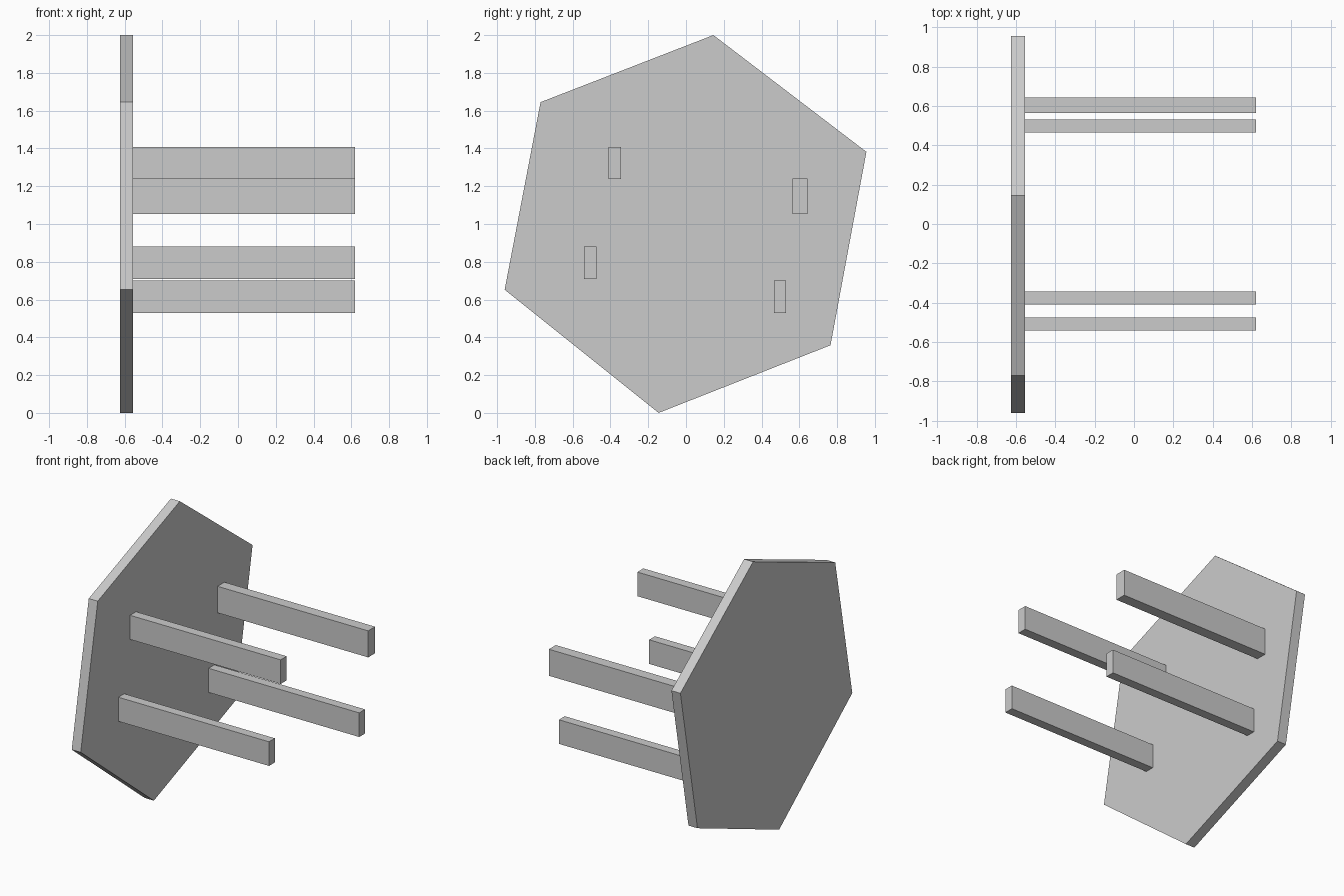
import bpy
import bmesh

cube = bpy.data.objects.get("Cube")
if cube:
    bpy.data.objects.remove(cube, do_unlink=True)

# Single plain grey finish
grey = bpy.data.materials.new("plain_grey")
grey.use_nodes = True
colour = (0.6, 0.6, 0.6, 1)
grey.diffuse_color = colour
grey.node_tree.nodes["Principled BSDF"].inputs["Base Color"].default_value = colour


def extrude_profile(name, profile, x0, x1):
    """Flat-sided prism: a (y, z) outline extruded along x."""
    bm = bmesh.new()
    face = bm.faces.new([bm.verts.new((x0, y, z)) for y, z in profile])
    result = bmesh.ops.extrude_face_region(bm, geom=[face], use_keep_orig=True)
    verts = [v for v in result["geom"] if isinstance(v, bmesh.types.BMVert)]
    bmesh.ops.translate(bm, verts=verts, vec=(x1 - x0, 0, 0))
    bmesh.ops.recalc_face_normals(bm, faces=bm.faces)
    mesh = bpy.data.meshes.new(name)
    bm.to_mesh(mesh)
    bm.free()
    mesh.materials.append(grey)
    obj = bpy.data.objects.new(name, mesh)
    bpy.context.collection.objects.link(obj)
    return obj


# Six-sided table top standing on one corner
top_back, top_front, leg_end = -0.625, -0.555, 0.62
outline = [(0.145, 2.0), (-0.77, 1.645), (-0.96, 0.652),
           (-0.145, 0.0), (0.765, 0.358), (0.955, 1.382)]
extrude_profile("table_top", outline, top_back, top_front)

# Four straight legs: y and z ranges of each cross-section
legs = {
    "upper_front_leg": (-0.41, -0.343, 1.238, 1.408),
    "upper_back_leg": (0.565, 0.642, 1.053, 1.24),
    "lower_front_leg": (-0.54, -0.475, 0.71, 0.88),
    "lower_back_leg": (0.465, 0.53, 0.53, 0.70),
}
for name, (y0, y1, z0, z1) in legs.items():
    extrude_profile(name, [(y0, z0), (y1, z0), (y1, z1), (y0, z1)],
                    top_front, leg_end)
